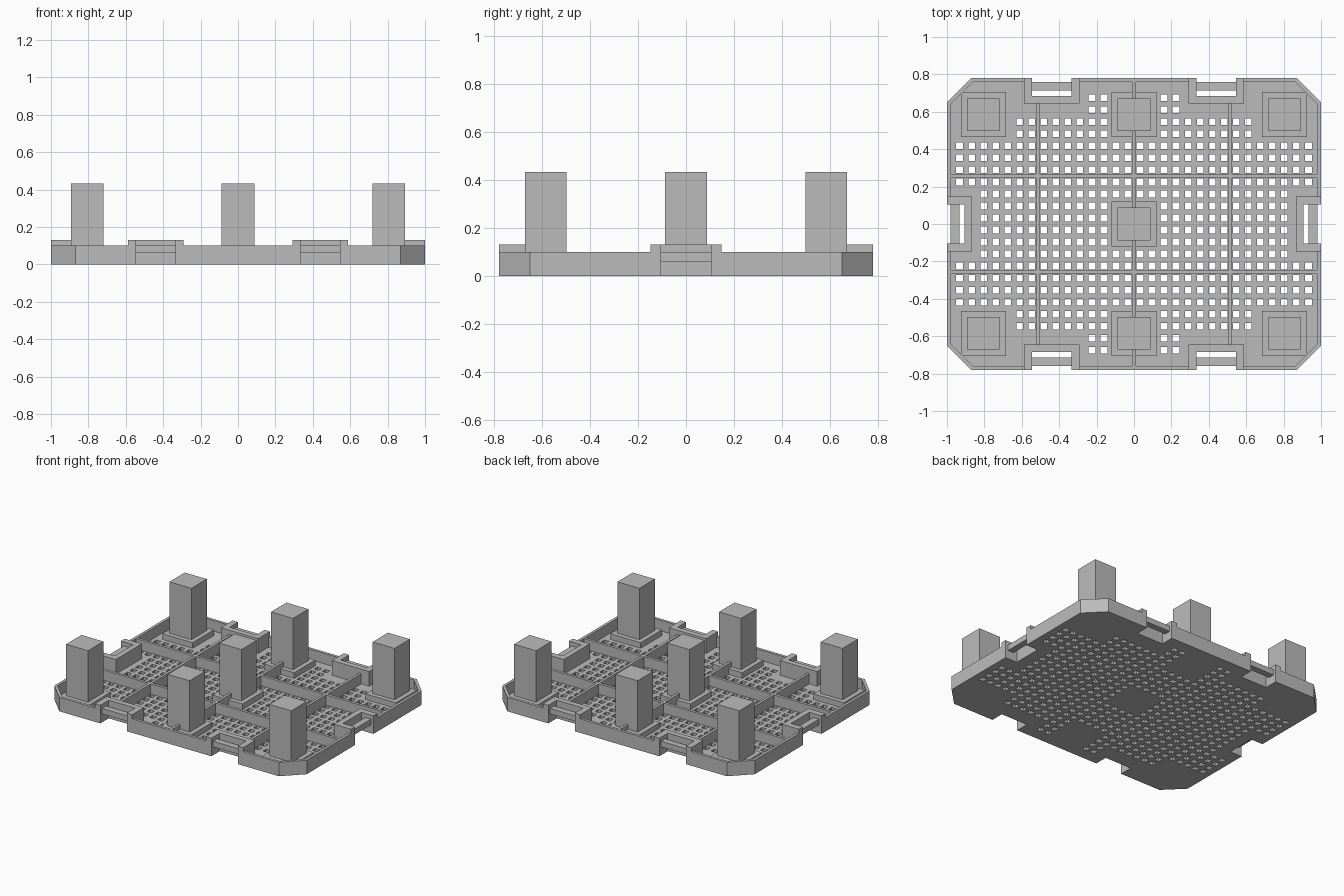
import bpy, bmesh
from mathutils import Matrix, Vector

cube = bpy.data.objects.get("Cube")
if cube:
    bpy.data.objects.remove(cube, do_unlink=True)

grey = bpy.data.materials.new("plain grey")
grey.use_nodes = True
COLOUR = (0.5, 0.5, 0.5, 1)
grey.diffuse_color = COLOUR
grey.node_tree.nodes["Principled BSDF"].inputs["Base Color"].default_value = COLOUR

FLOOR, RIM, GUARD = 0.025, 0.10, 0.13
PITCH, HOLE = 0.0643, 0.018


def finish(name, bm):
    bmesh.ops.recalc_face_normals(bm, faces=bm.faces)
    mesh = bpy.data.meshes.new(name)
    bm.to_mesh(mesh)
    bm.free()
    mesh.materials.append(grey)
    obj = bpy.data.objects.new(name, mesh)
    bpy.context.collection.objects.link(obj)
    return obj


def add_box(bm, x0, x1, y0, y1, z0, z1):
    size = Vector((abs(x1 - x0), abs(y1 - y0), z1 - z0))
    centre = Vector((x0 + x1, y0 + y1, z0 + z1)) / 2
    bmesh.ops.create_cube(bm, size=1, matrix=Matrix.Translation(centre) @ Matrix.Diagonal(size.to_4d()))


def boxes(name, items):
    bm = bmesh.new()
    for item in items:
        add_box(bm, *item)
    return finish(name, bm)


def octagon(name, hx, hy, cx, cy, z0, z1):
    """Rectangle prism with chamfered corners; cx and cy are where chamfers start."""
    quarter = [(hx, cy), (cx, hy)]
    pts = quarter + [(-x, y) for x, y in quarter[::-1]]
    pts += [(-x, -y) for x, y in pts]
    bm = bmesh.new()
    face = bm.faces.new([bm.verts.new((x, y, z0)) for x, y in pts])
    top = bmesh.ops.extrude_face_region(bm, geom=[face])["geom"]
    bmesh.ops.translate(bm, vec=(0, 0, z1 - z0), verts=[v for v in top if isinstance(v, bmesh.types.BMVert)])
    return finish(name, bm)


def cut(obj, cutter):
    mod = obj.modifiers.new("cut", 'BOOLEAN')
    mod.operation = 'DIFFERENCE'
    mod.solver = 'EXACT'
    mod.object = cutter
    deps = bpy.context.evaluated_depsgraph_get()
    mesh = bpy.data.meshes.new_from_object(obj.evaluated_get(deps))
    obj.modifiers.clear()
    obj.data = mesh
    bpy.data.objects.remove(cutter, do_unlink=True)


def has_hole(i, j):
    """Layout of the perforations in one quarter, counted in half steps from the middle."""
    if i < 2 and (j < 2 or j > 7):
        return False          # under the post plinths
    if j > 9:
        return 2 < i < 4
    if j > 7:
        return i < 10
    return j > 3 or i < 13


# Tray: chamfered slab, hollowed, notched and perforated
tray = octagon("tray", 1, 0.78, 0.87, 0.65, 0, RIM)
cut(tray, octagon("pocket_cutter", 0.98, 0.76, 0.862, 0.642, FLOOR, 0.3))

# Each notch: local u runs along the edge, d is the depth inward from the edge
notches = []
for s in (-1, 1):
    for c in (-0.44, 0.44):
        notches.append(lambda u0, u1, d0, d1, s=s, c=c:
                       (c + u0, c + u1, s * (0.78 - d0), s * (0.78 - d1)))
    notches.append(lambda u0, u1, d0, d1, s=s:
                   (s * (1 - d0), s * (1 - d1), u0, u1))

cut(tray, boxes("notch_cutter", [n(-0.105, 0.105, -0.1, 0.095) + (-0.1, 0.3) for n in notches]))
cut(tray, boxes("hole_cutter", [
    (sx * i * PITCH - HOLE, sx * i * PITCH + HOLE, sy * j * PITCH - HOLE, sy * j * PITCH + HOLE, -0.1, 0.06)
    for i in [k + 0.5 for k in range(15)] for j in [k + 0.5 for k in range(11)]
    if has_hole(i, j) for sx in (-1, 1) for sy in (-1, 1)]))

# Raised guard walls round the notches, with a grip bar across each
for k, n in enumerate(notches):
    boxes(f"notch_guard_{k + 1}", [
        n(-0.148, -0.105, 0, 0.135) + (0, GUARD),
        n(0.105, 0.148, 0, 0.135) + (0, GUARD),
        n(-0.105, 0.105, 0.095, 0.135) + (0, GUARD)])
    boxes(f"grip_bar_{k + 1}", [n(-0.105, 0.105, 0.02, 0.066) + (0.06, RIM)])

# Stiffening ribs
T = 0.01
RIB = RIM - 0.002
boxes("centre_rib", [(-T, T, -0.765, 0.765, 0.01, RIB)])
for s, side in ((-1, "right"), (1, "left")):
    x = s * 8 * PITCH
    boxes(f"{side}_rib", [(x - T, x + T, -0.65, 0.65, 0.01, RIB)])
for s, side in ((-1, "front"), (1, "back")):
    y = s * 4 * PITCH
    boxes(f"{side}_rib", [(-0.985, 0.985, y - T, y + T, 0.01, RIB)])

# Square posts on low plinths
spots = [(0, 0)] + [(x, y) for x in (-0.805, 0, 0.805) for y in (-0.585, 0.585)]
for k, (x, y) in enumerate(spots):
    boxes(f"plinth_{k + 1}", [(x - 0.12, x + 0.12, y - 0.12, y + 0.12, 0.01, 0.065)])
    boxes(f"post_{k + 1}", [(x - 0.087, x + 0.087, y - 0.087, y + 0.087, 0.01, 0.433)])
